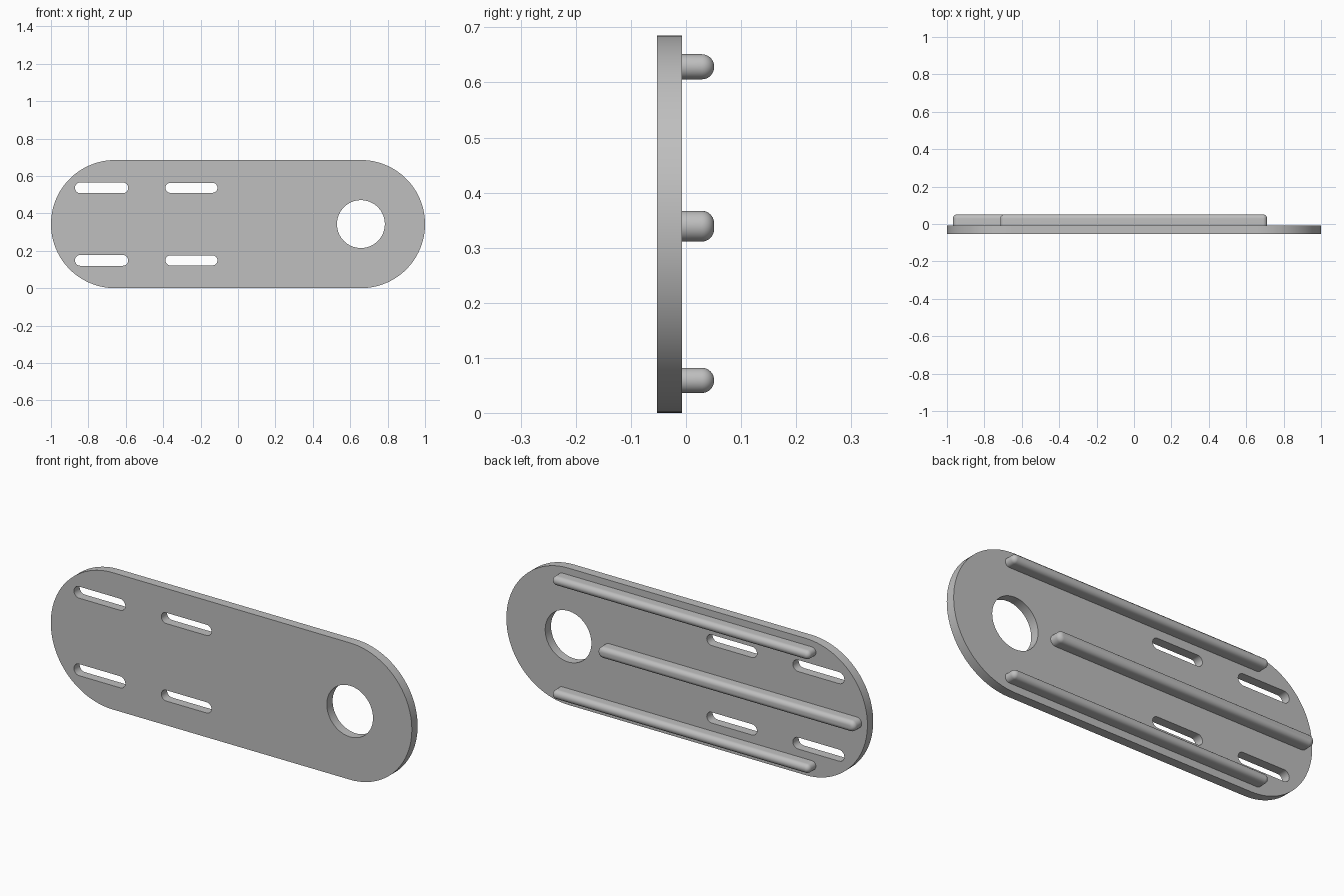
import bpy, bmesh, math

cube = bpy.data.objects.get("Cube")
if cube:
    bpy.data.objects.remove(cube, do_unlink=True)

MID = 0.3425                    # height of the plate's centre line
FRONT, BACK = -0.053, -0.007    # plate faces
RIB_TOP = 0.051

grey = bpy.data.materials.new("plain grey")
grey.use_nodes = True
grey.diffuse_color = (0.52, 0.52, 0.52, 1)
grey.node_tree.nodes["Principled BSDF"].inputs["Base Color"].default_value = grey.diffuse_color


def stadium(bm, x0, x1, z, r, y, steps):
    """Ring of vertices round a slot shape lying in the xz plane."""
    ring = []
    for cx, start in ((x1 - r, -math.pi / 2), (x0 + r, math.pi / 2)):
        for i in range(steps + 1):
            a = start + math.pi * i / steps
            ring.append(bm.verts.new((cx + r * math.cos(a), y, z + r * math.sin(a))))
    return ring


def finish(bm, name):
    bmesh.ops.remove_doubles(bm, verts=bm.verts, dist=1e-5)
    bmesh.ops.recalc_face_normals(bm, faces=bm.faces)
    mesh = bpy.data.meshes.new(name)
    bm.to_mesh(mesh)
    bm.free()
    mesh.materials.append(grey)
    obj = bpy.data.objects.new(name, mesh)
    bpy.context.collection.objects.link(obj)
    bpy.ops.object.select_all(action='DESELECT')
    obj.select_set(True)
    bpy.context.view_layer.objects.active = obj
    bpy.ops.object.shade_smooth_by_angle(angle=math.radians(35))


def build_plate():
    bm = bmesh.new()
    # Outline, round hole, and two mirrored rows of slots
    loops = [stadium(bm, -1, 1, MID, MID, FRONT, 48)]
    hole_x, hole_r = 0.657, 0.128
    loops.append(stadium(bm, hole_x - hole_r, hole_x + hole_r, MID, hole_r, FRONT, 32))
    for side in (-1, 1):
        for x0, x1, r in ((-0.872, -0.587, 0.029), (-0.388, -0.11, 0.027)):
            loops.append(stadium(bm, x0, x1, MID + side * 0.194, r, FRONT, 12))
    bmesh.ops.remove_doubles(bm, verts=bm.verts, dist=1e-5)
    edges = []
    for loop in loops:
        loop = [v for v in loop if v.is_valid]
        for a, b in zip(loop, loop[1:] + loop[:1]):
            edges.append(bm.edges.new((a, b)))
    bmesh.ops.triangle_fill(bm, edges=edges, use_beauty=True, normal=(0, -1, 0))
    # Thicken towards the back
    out = bmesh.ops.extrude_face_region(bm, geom=bm.faces[:], use_keep_orig=True)
    moved = [g for g in out["geom"] if isinstance(g, bmesh.types.BMVert)]
    bmesh.ops.translate(bm, verts=moved, vec=(0, BACK - FRONT, 0))
    finish(bm, "plate")


def build_rib(name, x0, x1, z, half, fillet):
    bm = bmesh.new()
    # Straight wall, then rings shrinking round the filleted crest
    rings = [stadium(bm, x0, x1, z, half, BACK, 16)]
    for i in range(9):
        a = math.pi / 2 * i / 8
        inset = fillet * (1 - math.cos(a))
        y = RIB_TOP - fillet * (1 - math.sin(a))
        rings.append(stadium(bm, x0 + inset, x1 - inset, z, half - inset, y, 16))
    for low, high in zip(rings, rings[1:]):
        for i in range(len(low)):
            j = (i + 1) % len(low)
            bm.faces.new((low[i], low[j], high[j], high[i]))
    bm.faces.new(rings[0])
    bm.faces.new(rings[-1])
    finish(bm, name)


build_plate()
build_rib("upper_rib", -0.715, 0.712, 0.6285, 0.0228, 0.0222)
build_rib("middle_rib", -0.968, 0.459, 0.339, 0.028, 0.0225)
build_rib("lower_rib", -0.715, 0.712, 0.059, 0.0228, 0.0222)
